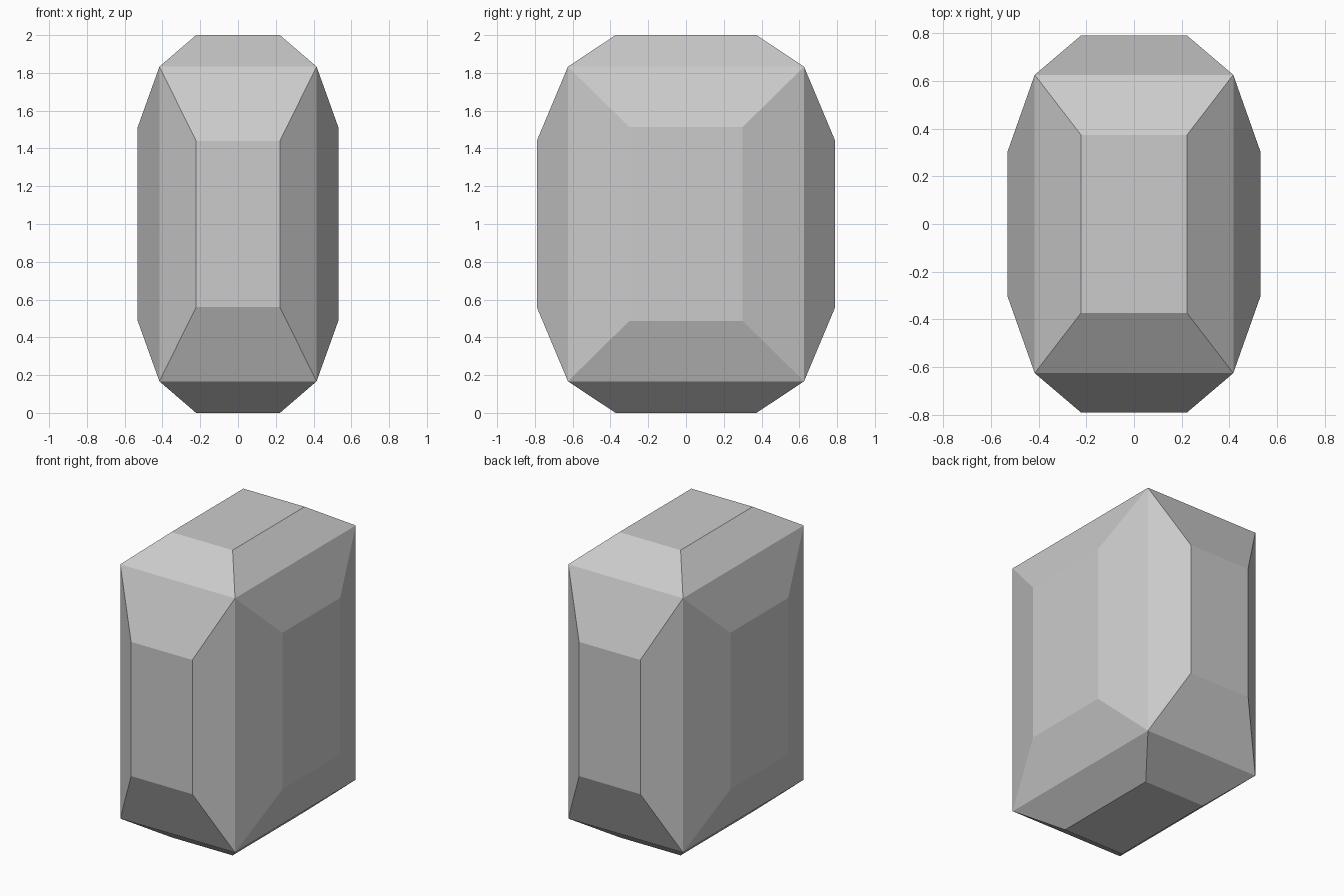
import bpy, bmesh
from mathutils import Matrix, Vector

if "Cube" in bpy.data.objects:
    bpy.data.objects.remove(bpy.data.objects["Cube"])

CORNER = (0.416, 0.625, 0.833)      # half size of the core box
PANELS = [                          # half sizes of the raised panel on each axis
    (0.531, 0.30, 0.513),           # left / right
    (0.222, 0.79, 0.44),            # front / back
    (0.222, 0.373, 1.0),            # top / bottom
]

# Core box
bm = bmesh.new()
bmesh.ops.create_cube(bm, size=2, matrix=Matrix.Diagonal((*CORNER, 1)))

# Raise a smaller flat panel from every side, leaving sloped facets around it
panels = bmesh.ops.extrude_discrete_faces(bm, faces=bm.faces[:])["faces"]
bm.normal_update()
for face in panels:
    axis = max(range(3), key=lambda i: abs(face.normal[i]))
    for v in face.verts:
        v.co = Vector([h if c > 0 else -h for c, h in zip(v.co, PANELS[axis])])

bmesh.ops.recalc_face_normals(bm, faces=bm.faces[:])

# Faceted block object, standing on the floor
mesh = bpy.data.meshes.new("faceted_block")
bm.to_mesh(mesh)
bm.free()
mesh.transform(Matrix.Translation((0, 0, 1)))
block = bpy.data.objects.new("faceted_block", mesh)
bpy.context.collection.objects.link(block)
